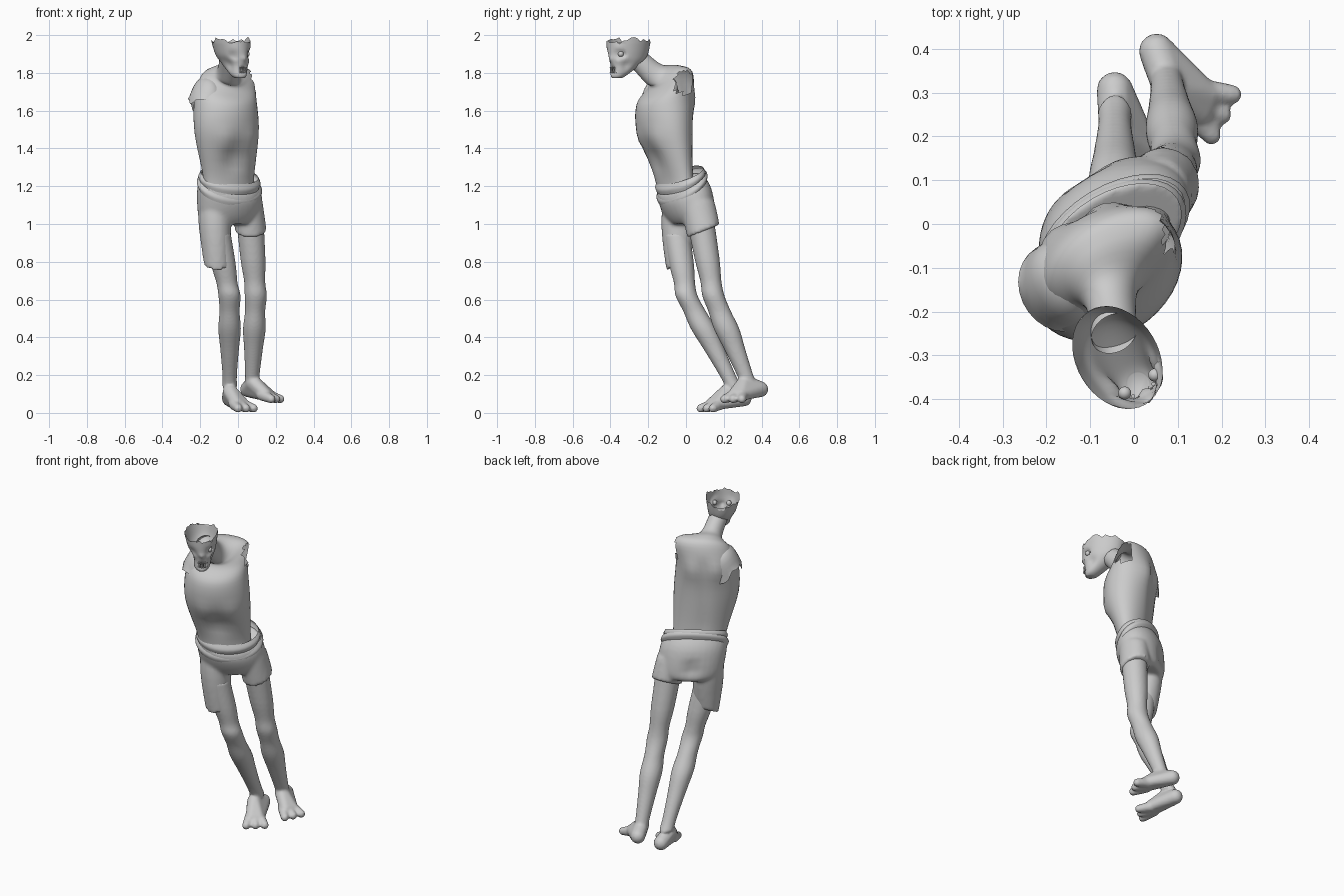
import bpy, bmesh, math, random
from mathutils import Vector, Matrix

if "Cube" in bpy.data.objects:
    bpy.data.objects.remove(bpy.data.objects["Cube"])

random.seed(4)
YAW = math.radians(31)
FWD = Vector((math.sin(YAW), -math.cos(YAW), 0))
SIDE = Vector((math.cos(YAW), math.sin(YAW), 0))
UP = Vector((0, 0, 1))


def smooth_step(p0, p1, p2, p3, t):
    return [0.5 * (2 * b + (c - a) * t + (2 * a - 5 * b + 4 * c - d) * t * t
                   + (3 * b - a - 3 * c + d) * t ** 3) for a, b, c, d in zip(p0, p1, p2, p3)]


def loft(bm, rings, yaw=YAW, seg=32, sub=4, cap0=True, cap1=True, jag=None):
    """Skin of elliptical rings (x, y, z, half width, half depth, forward tilt in degrees)."""
    fine = []
    for i in range(len(rings) - 1):
        quad = [rings[max(0, min(len(rings) - 1, i + k))] for k in (-1, 0, 1, 2)]
        fine += [smooth_step(*quad, s / sub) for s in range(sub)]
    fine.append(rings[-1])
    u = Vector((math.cos(yaw), math.sin(yaw), 0))
    f = Vector((math.sin(yaw), -math.cos(yaw), 0))
    loops = []
    for n, (x, y, z, a, b, tilt) in enumerate(fine):
        v = f * math.cos(math.radians(tilt)) - UP * math.sin(math.radians(tilt))
        loop = []
        for k in range(seg):
            w = math.tau * k / seg
            p = Vector((x, y, z)) + u * a * math.cos(w) + v * b * math.sin(w)
            if jag and n == len(fine) - 1:
                p.z += jag(w)
            loop.append(bm.verts.new(p))
        loops.append(loop)
    for l0, l1 in zip(loops, loops[1:]):
        for k in range(seg):
            j = (k + 1) % seg
            bm.faces.new((l0[k], l0[j], l1[j], l1[k]))
    if cap0:
        bm.faces.new(loops[0][::-1])
    if cap1:
        bm.faces.new(loops[-1])


def pull(bm, centre, vec, radius):
    """Soft sculpting push."""
    for v in bm.verts:
        d = (v.co - Vector(centre)).length / radius
        if d < 2.5:
            v.co += vec * math.exp(-d * d)


def hull(bm, *balls):
    """Convex skin around (centre, radius) balls, added to bm."""
    tmp = bmesh.new()
    for c, r in balls:
        for i in range(1, 8):
            lat = math.pi * (i / 8 - .5)
            for k in range(12):
                w = math.tau * k / 12
                tmp.verts.new(c + r * Vector((math.cos(lat) * math.cos(w), math.cos(lat) * math.sin(w),
                                              math.sin(lat))))
    bmesh.ops.convex_hull(tmp, input=tmp.verts[:])
    bmesh.ops.recalc_face_normals(tmp, faces=tmp.faces[:])
    new = {}
    for face in tmp.faces:
        for v in face.verts:
            if v not in new:
                new[v] = bm.verts.new(v.co)
        bm.faces.new([new[v] for v in face.verts])
    tmp.free()


def finish(bm, name, voxel=0):
    bmesh.ops.recalc_face_normals(bm, faces=bm.faces[:])
    me = bpy.data.meshes.new(name)
    bm.to_mesh(me)
    bm.free()
    ob = bpy.data.objects.new(name, me)
    bpy.context.collection.objects.link(ob)
    if voxel:
        m = ob.modifiers.new("fuse", "REMESH")
        m.mode, m.voxel_size, m.use_smooth_shade = "VOXEL", voxel, True
        m = ob.modifiers.new("soften", "SMOOTH")
        m.factor, m.iterations = 0.5, 4
    bpy.ops.object.select_all(action="DESELECT")
    ob.select_set(True)
    bpy.context.view_layer.objects.active = ob
    bpy.ops.object.shade_smooth_by_angle(angle=math.radians(50))


# Torso and neck, right shoulder left open
bm = bmesh.new()
loft(bm, [(-.05, -.045, 1.14, .15, .085, 0), (-.05, -.065, 1.25, .15, .08, 0),
          (-.06, -.112, 1.48, .182, .13, 0), (-.066, -.112, 1.65, .174, .143, 10),
          (-.06, -.09, 1.755, .15, .115, 28), (-.055, -.115, 1.785, .1, .09, 38),
          (-.052, -.17, 1.795, .062, .066, 48), (-.045, -.25, 1.87, .055, .055, 40)],
     seg=40, sub=5, cap0=False, cap1=False)
mid = Vector((-.06, -.1, 0))
pull(bm, (-.02, -.17, 1.35), -FWD * .03, .07)                      # hollow belly
pull(bm, (.02, -.03, 1.77), SIDE * .035 + UP * .03, .07)           # high shoulder
for s in (-1, 1):
    pull(bm, mid + SIDE * s * .08 - FWD * .13 + UP * 1.66, -FWD * .015, .06)   # shoulder blade
    pull(bm, mid + SIDE * s * .08 + FWD * .11 + UP * 1.45, FWD * .012, .05)    # rib edge
for i in range(8):
    pull(bm, mid - FWD * .13 + UP * (1.3 + i * .055), FWD * .01, .035)         # spine groove
hole = Vector((.09, 0, 1.75))
bmesh.ops.delete(bm, geom=[f for f in bm.faces if (f.calc_center_median() - hole).length < .065],
                 context="FACES")
finish(bm, "torso")

# Torn left shoulder shell
bm = bmesh.new()
loft(bm, [(-.125, -.1, 1.745, .06, .05, 125), (-.152, -.125, 1.7, .095, .085, 135),
          (-.17, -.145, 1.62, .105, .1, 155)], YAW - math.pi / 2, seg=26, cap1=False,
     jag=lambda w: random.uniform(-.04, .02))
finish(bm, "torn_shoulder")

# Head with open ragged crown
bm = bmesh.new()
loft(bm, [(.01, -.365, 1.772, .024, .025, 0), (.003, -.355, 1.79, .042, .045, 0),
          (-.018, -.315, 1.855, .064, .092, 0), (-.03, -.308, 1.9, .08, .115, 0),
          (-.038, -.305, 1.968, .094, .125, 0)], seg=40, sub=6, cap1=False,
     jag=lambda w: .012 * math.cos(2 * w) + .008 * math.sin(5 * w) + random.uniform(-.012, .012))
brow = Vector((.015, -.369, 1.9))
eyes = [brow + SIDE * s * .04 for s in (-1, 1)]
for e in eyes:
    pull(bm, e, -FWD * .038, .022)                                 # socket
    pull(bm, e + UP * .032, FWD * .014, .02)                       # brow ridge
    pull(bm, e - UP * .035, FWD * .012, .018)                      # cheekbone
    pull(bm, e - FWD * .03 + (e - brow) * .6 - UP * .06, (brow - e) * .3, .025)   # sunken cheek
pull(bm, brow + FWD * .04 - UP * .028, FWD * .014, .016)           # nose
pull(bm, brow + FWD * .03 - UP * .085, -FWD * .02, .018)           # mouth
finish(bm, "head")

# Eyeballs
for i, e in enumerate(eyes):
    bpy.ops.mesh.primitive_uv_sphere_add(segments=16, ring_count=10, radius=.015, location=e - FWD * .004)
    bpy.context.object.name = "eyeball_%d" % i
    bpy.ops.object.shade_smooth()

# Teeth
bm = bmesh.new()
for up in (-1, 1):
    for i in range(-3, 4):
        p = brow + UP * (up * .008 - .084) + FWD * (.032 - .0022 * i * i) + SIDE * .009 * i
        m = Matrix.Translation(p) @ Matrix.Rotation(math.pi * (up > 0), 4, "X")
        bmesh.ops.create_cone(bm, cap_ends=True, segments=6, radius1=.005, radius2=.002, depth=.016, matrix=m)
finish(bm, "teeth")

# Shorts: pelvis and two trouser legs fused
bm = bmesh.new()
loft(bm, [(-.045, -.03, 1.215, .178, .115, 30), (-.045, -.005, 1.15, .188, .128, 18),
          (-.045, .02, 1.04, .18, .115, 0), (-.045, .025, 1.0, .15, .09, 0)])
loft(bm, [(.055, .06, 1.12, .075, .09, 0), (.068, .092, .962, .084, .092, 22)], 0)
loft(bm, [(-.125, -.03, 1.12, .088, .095, 0), (-.122, -.04, .98, .085, .09, 0),
          (-.11, -.04, .785, .07, .07, 25)], 0)
pull(bm, Vector((-.045, 0, 1.08)) - FWD * .14, FWD * .02, .05)     # seat crease
finish(bm, "shorts", .011)

# Rolled waistband folds
for name, grow, drop, tilt in (("waistband", 0, 0, 26), ("waistband_fold", .011, .035, 36)):
    bm = bmesh.new()
    loft(bm, [(-.045, -.03 + drop / 4, 1.235 - drop - h, .174 + grow + bulge, .118 + grow + bulge, tilt)
              for h, bulge in ((-.025, -.006), (0, .006), (.03, -.004))], cap0=False, cap1=False)
    finish(bm, name)

# Legs with splayed three-toed feet, sharing one muscle profile
THIGH = ((0, .072), (.5, .066), (.8, .056), (1, .059))
SHIN = ((.2, .057), (.42, .064), (.67, .053), (1, .041), (1.15, .042))


def leg(name, hip, knee, ankle, heading, foot_z):
    hip, knee, ankle = Vector(hip), Vector(knee), Vector(ankle)
    bm = bmesh.new()
    rings = [(*hip.lerp(knee, t), r, r, 0) for t, r in THIGH]
    rings += [(*knee.lerp(ankle, t), r * .94, r * 1.06, 0) for t, r in SHIN]
    loft(bm, rings, 0, seg=24)
    h = math.radians(heading)
    fwd, side = Vector((math.cos(h), math.sin(h), 0)), Vector((-math.sin(h), math.cos(h), 0))
    at = lambda f, s, d: Vector((ankle.x, ankle.y, foot_z)) + fwd * f + side * s - UP * d
    heel = at(-.045, .035, .075) + Vector((0, .03, 0))
    hull(bm, (heel, .042), (at(.005, 0, .04), .04), (at(.09, -.02, .105), .034), (at(.09, .025, .105), .03))
    for k in (-1, 0, 1):
        hull(bm, (at(.07, .025 * k, .105), .031), (at(.14, .052 * k, .127), .023))
    finish(bm, name, .008)


leg("right_leg", (.065, .08, 1), (.094, .145, .62), (.076, .313, .2), -27, .2)
leg("left_leg", (-.11, -.05, .95), (-.045, .003, .62), (-.044, .22, .2), -52, .151)
